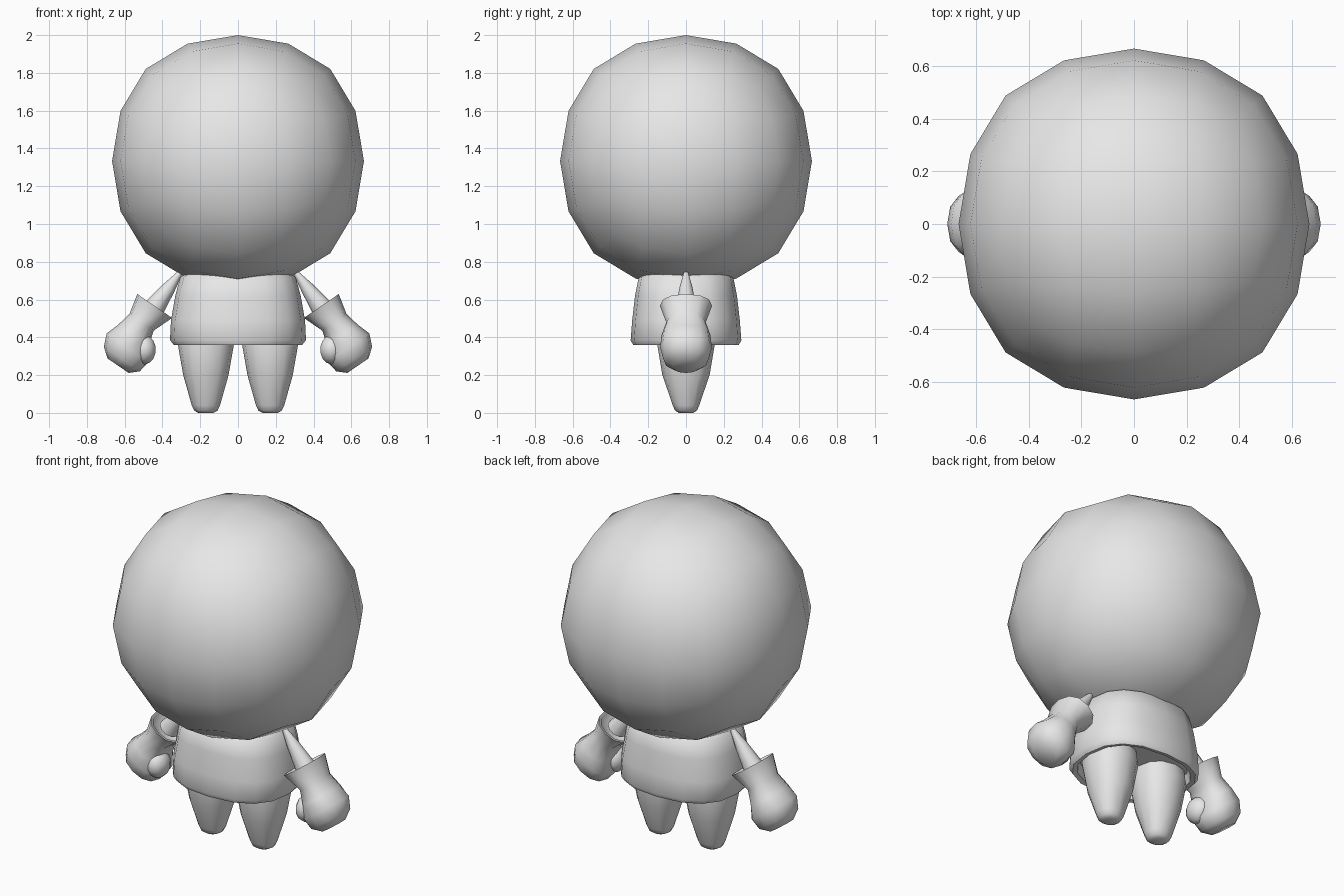
import bpy
import bmesh
import math
from mathutils import Vector

if "Cube" in bpy.data.objects:
    bpy.data.objects.remove(bpy.data.objects["Cube"], do_unlink=True)

grey = bpy.data.materials.new("plain grey")
grey.use_nodes = True
grey.diffuse_color = (0.8, 0.8, 0.8, 1)
grey.node_tree.nodes["Principled BSDF"].inputs["Base Color"].default_value = (0.8, 0.8, 0.8, 1)


def finish(bm, name, angle=60):
    """Turn a bmesh into a smooth-shaded object with the shared material."""
    bmesh.ops.recalc_face_normals(bm, faces=bm.faces)
    mesh = bpy.data.meshes.new(name)
    bm.to_mesh(mesh)
    bm.free()
    mesh.materials.append(grey)
    obj = bpy.data.objects.new(name, mesh)
    bpy.context.collection.objects.link(obj)
    bpy.ops.object.select_all(action="DESELECT")
    obj.select_set(True)
    bpy.context.view_layer.objects.active = obj
    bpy.ops.object.shade_smooth_by_angle(angle=math.radians(angle))
    return obj


def loft(name, rings, wide=(1, 0, 0), sides=12, power=2.0, mirror=1):
    """Rings are (centre, half width along 'wide', half depth along y)."""
    bm = bmesh.new()
    wide = Vector(wide).normalized()
    loops = []
    for centre, hw, hd in rings:
        loop = []
        for i in range(sides):
            a = 2 * math.pi * i / sides
            c, s = math.cos(a), math.sin(a)
            u = math.copysign(abs(c) ** (2 / power), c)
            v = math.copysign(abs(s) ** (2 / power), s)
            p = Vector(centre) + wide * (u * hw) + Vector((0, v * hd, 0))
            p.x *= mirror
            loop.append(bm.verts.new(p))
        loops.append(loop)
    for a, b in zip(loops, loops[1:]):
        for i in range(sides):
            j = (i + 1) % sides
            bm.faces.new((a[i], a[j], b[j], b[i]))
    bm.faces.new(loops[0])
    bm.faces.new(loops[-1])
    return finish(bm, name)


# Head: a cube rounded by two subdivision steps
bm = bmesh.new()
bmesh.ops.create_cube(bm, size=1.518)
head = finish(bm, "head", 180)
head.location.z = 1.333
round_off = head.modifiers.new("round", "SUBSURF")
round_off.levels = round_off.render_levels = 2
round_off.use_limit_surface = False

# Torso: a shirt with a hollow hem
loft("torso", [((0, 0, z), w, d) for z, w, d in (
    (0.74, 0.27, 0.21), (0.72, 0.305, 0.25), (0.62, 0.332, 0.27),
    (0.49, 0.355, 0.285), (0.385, 0.36, 0.293), (0.36, 0.34, 0.28),
    (0.365, 0.315, 0.255), (0.42, 0.30, 0.24))], sides=16, power=2.5)

for side, label in ((1, "left"), (-1, "right")):
    # Tapered leg
    loft(label + "_leg", [((0.17, 0, z), w, d) for z, w, d in (
        (0.46, 0.135, 0.14), (0.36, 0.148, 0.152), (0.2, 0.12, 0.125),
        (0.04, 0.075, 0.07), (0.012, 0.062, 0.058), (0.0, 0.04, 0.038))],
        sides=12, power=2.3, mirror=side)

    # Thin arm widening towards the cuff
    loft(label + "_arm", [((0.30, 0, 0.75), 0.012, 0.01),
                          ((0.365, 0, 0.663), 0.035, 0.035),
                          ((0.455, 0, 0.54), 0.06, 0.058)],
         wide=(0.81, 0, 0.59), sides=10, mirror=side)

    # Glove: hollow flared cuff, wrist and rounded mitten
    loft(label + "_glove", [((x, 0, z), w, d) for x, z, w, d in (
        (0.475, 0.52, 0.065, 0.075), (0.445, 0.56, 0.098, 0.115),
        (0.441, 0.566, 0.112, 0.138), (0.51, 0.48, 0.078, 0.105),
        (0.555, 0.41, 0.098, 0.13), (0.585, 0.345, 0.134, 0.137),
        (0.615, 0.285, 0.115, 0.12), (0.635, 0.25, 0.068, 0.07))],
        wide=(0.825, 0, 0.566), sides=12, power=2.3, mirror=side)

    # Thumb on the inner front of the glove
    bm = bmesh.new()
    bmesh.ops.create_uvsphere(bm, u_segments=10, v_segments=7, radius=1)
    for v in bm.verts:
        v.co = Vector((side * (0.495 + 0.063 * v.co.x),
                       -0.045 + 0.08 * v.co.y, 0.335 + 0.078 * v.co.z))
    finish(bm, label + "_thumb", 180)
